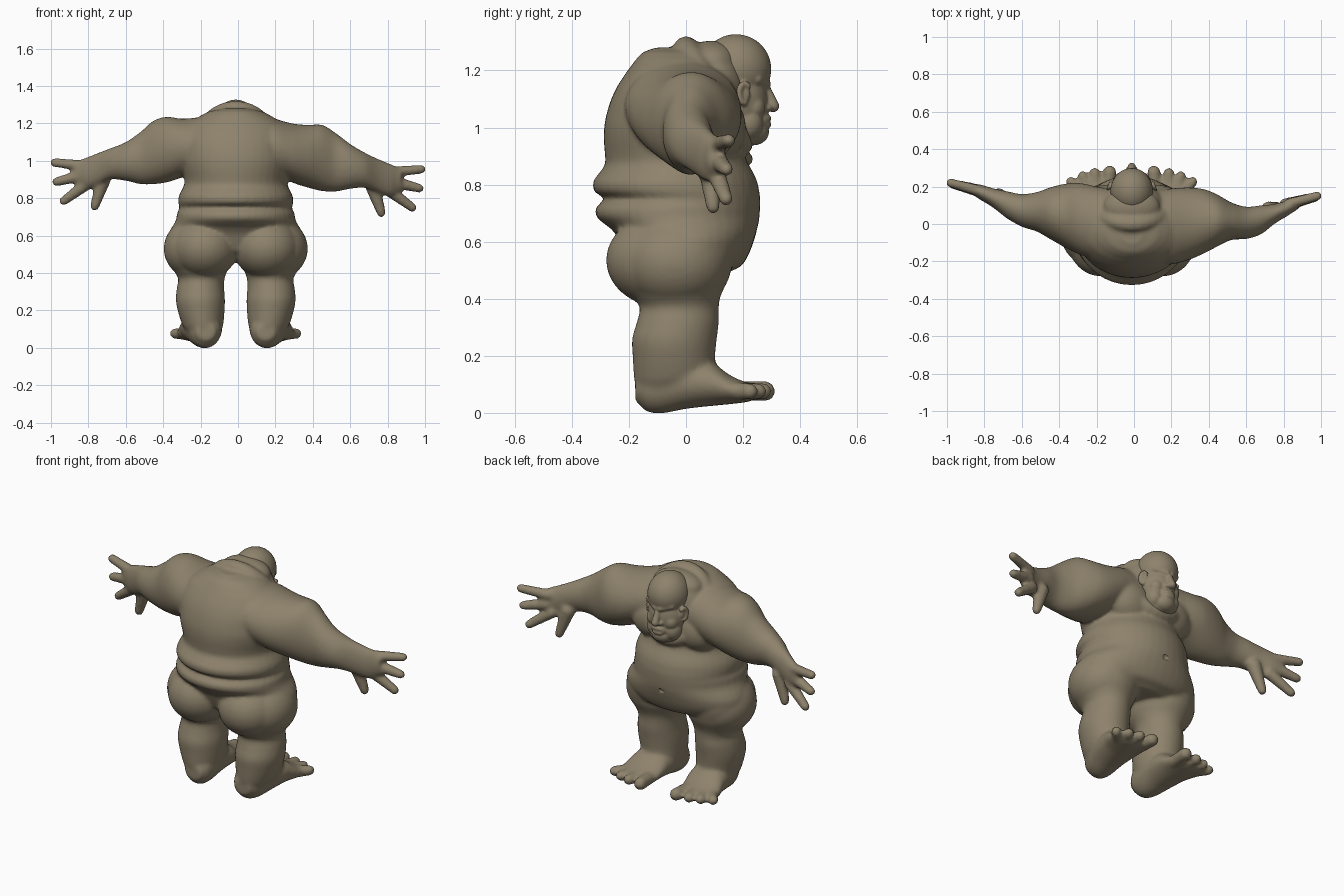
import bpy, bmesh, math
from mathutils import Vector, Matrix

MID = -0.012          # symmetry plane of the figure

skin = bpy.data.materials.new("olive_skin")
skin.diffuse_color = (0.27, 0.225, 0.15, 1)


def refine(rows, steps=4):
    """Catmull-Rom interpolation so lofts have no visible bands."""
    out = []
    n = len(rows)
    for k in range(n - 1):
        p0, p1, p2, p3 = rows[max(k - 1, 0)], rows[k], rows[k + 1], rows[min(k + 2, n - 1)]
        for s in range(steps):
            t = s / steps
            row = [b + 0.5 * t * ((c - a) + t * ((2 * a - 5 * b + 4 * c - d) + t * (3 * (b - c) + d - a)))
                   for a, b, c, d in zip(p0, p1, p2, p3)]
            row[0] = p1[0] + (p2[0] - p1[0]) * t
            out.append(row)
    return out + [rows[-1]]


def loft(bm, axis, rows, sides=40):
    """Closed loft of ellipses; row = (t, a_min, a_max, b_min, b_max)."""
    others = [i for i in range(3) if i != axis]
    rings = []
    for t, a0, a1, b0, b1 in refine(rows):
        ring = []
        for i in range(sides):
            w = 2 * math.pi * i / sides
            co = [0, 0, 0]
            co[axis] = t
            co[others[0]] = (a0 + a1) / 2 + (a1 - a0) / 2 * math.cos(w)
            co[others[1]] = (b0 + b1) / 2 + (b1 - b0) / 2 * math.sin(w)
            ring.append(bm.verts.new(co))
        rings.append(ring)
    faces = [bm.faces.new(rings[0]), bm.faces.new(rings[-1])]
    for r, s in zip(rings, rings[1:]):
        for i in range(sides):
            j = (i + 1) % sides
            faces.append(bm.faces.new((r[i], r[j], s[j], s[i])))
    bmesh.ops.recalc_face_normals(bm, faces=faces)


def blob(bm, centre, radii):
    m = Matrix.Translation(centre) @ Matrix.Diagonal((*radii, 1))
    bmesh.ops.create_uvsphere(bm, u_segments=40, v_segments=24, radius=1, matrix=m)


def capsule(bm, p, r, q, s):
    """Round-ended tapered limb from p (radius r) to q (radius s)."""
    p, q = Vector(p), Vector(q)
    rot = (q - p).to_track_quat('Z', 'Y')
    for v in bmesh.ops.create_uvsphere(bm, u_segments=16, v_segments=11, radius=1)['verts']:
        v.co = q + rot @ (v.co * s) if v.co.z > 1e-4 else p + rot @ (v.co * r)


def fold(bm, rx, y, ry, z, rz, r):
    """Closed skin roll tilted from the nape down to the throat."""
    ring = [(MID + rx * math.sin(t), y - ry * math.cos(t), z + rz * math.cos(t))
            for t in [i * math.pi / 16 for i in range(32)]]
    for p, q in zip(ring, ring[1:] + ring[:1]):
        capsule(bm, p, r, q, r)


def mirror(p, side):
    """Point given as an offset from the symmetry plane."""
    return (MID + side * p[0], p[1], p[2])


def mirror_rows(rows, side):
    return [(t, *sorted((MID + side * a, MID + side * b)), c, d) for t, a, b, c, d in rows]


def finish(name, bm, voxel, smooth):
    me = bpy.data.meshes.new(name)
    bm.to_mesh(me)
    bm.free()
    ob = bpy.data.objects.new(name, me)
    bpy.context.collection.objects.link(ob)
    me.materials.append(skin)
    rm = ob.modifiers.new("fuse", 'REMESH')
    rm.mode = 'VOXEL'
    rm.voxel_size = voxel
    rm.use_smooth_shade = True
    sm = ob.modifiers.new("soften", 'SMOOTH')
    sm.factor = 0.5
    sm.iterations = smooth
    return ob


body = bmesh.new()

# torso with back rolls and round belly
loft(body, 2, [(z, MID - w, MID + w, y0, y1) for z, w, y0, y1 in [
    (0.485, 0.20, -0.13, 0.14), (0.515, 0.31, -0.19, 0.195), (0.56, 0.36, -0.215, 0.222),
    (0.61, 0.36, -0.235, 0.24), (0.645, 0.342, -0.262, 0.25), (0.665, 0.328, -0.29, 0.255),
    (0.69, 0.318, -0.316, 0.258), (0.72, 0.314, -0.316, 0.26), (0.742, 0.303, -0.293, 0.26),
    (0.757, 0.302, -0.293, 0.26), (0.775, 0.308, -0.322, 0.257), (0.81, 0.305, -0.326, 0.25),
    (0.84, 0.292, -0.305, 0.237), (0.87, 0.277, -0.284, 0.22), (0.90, 0.274, -0.284, 0.207),
    (0.95, 0.285, -0.288, 0.20), (1.0, 0.295, -0.287, 0.19), (1.05, 0.295, -0.278, 0.18),
    (1.1, 0.295, -0.262, 0.17), (1.15, 0.28, -0.238, 0.16), (1.2, 0.25, -0.205, 0.14),
    (1.24, 0.19, -0.175, 0.12), (1.265, 0.14, -0.15, 0.10), (1.28, 0.07, -0.11, 0.07)]])

# arms, each in its own pose: (x, y_min, y_max, z_min, z_max)
loft(body, 0, [
    (-0.02, -0.19, 0.17, 0.94, 1.265), (-0.2, -0.19, 0.20, 0.93, 1.235),
    (-0.3, -0.16, 0.22, 0.91, 1.225), (-0.38, -0.12, 0.213, 0.885, 1.235),
    (-0.45, -0.08, 0.195, 0.875, 1.215), (-0.52, -0.04, 0.17, 0.875, 1.155),
    (-0.6, -0.015, 0.16, 0.893, 1.10), (-0.68, 0.03, 0.175, 0.90, 1.068),
    (-0.75, 0.085, 0.19, 0.87, 1.042), (-0.82, 0.128, 0.21, 0.85, 1.015),
    (-0.875, 0.16, 0.215, 0.875, 0.995)])
loft(body, 0, [
    (0.0, -0.2, 0.17, 0.94, 1.265), (0.2, -0.215, 0.19, 0.92, 1.225),
    (0.3, -0.19, 0.195, 0.88, 1.198), (0.38, -0.155, 0.185, 0.855, 1.192),
    (0.45, -0.118, 0.155, 0.838, 1.192), (0.52, -0.085, 0.115, 0.835, 1.15),
    (0.6, -0.08, 0.092, 0.85, 1.09), (0.68, -0.055, 0.10, 0.855, 1.043),
    (0.75, 0.0, 0.107, 0.83, 1.01), (0.82, 0.042, 0.125, 0.81, 0.982),
    (0.875, 0.075, 0.138, 0.835, 0.96)])

# fingers and thumbs
for side, dy, dz in [(-1, 0.0, 0.0), (1, -0.07, -0.035)]:
    for a, b, r in [((0.83, 0.178, 0.975), (0.98, 0.22, 0.99), 0.03),
                    ((0.84, 0.18, 0.92), (0.97, 0.212, 0.888), 0.034),
                    ((0.81, 0.175, 0.875), (0.932, 0.21, 0.785), 0.034),
                    ((0.72, 0.15, 0.90), (0.766, 0.165, 0.757), 0.042)]:
        p, q = [(side * v[0], v[1] + dy, v[2] + dz) for v in (a, b)]
        capsule(body, p, r, q, 0.0245)

for side in (-1, 1):
    # buttock and thigh
    blob(body, mirror((0.165, -0.08, 0.535), side), (0.18, 0.2, 0.165))
    blob(body, mirror((0.212, -0.035, 0.53), side), (0.173, 0.19, 0.165))
    # leg
    loft(body, 2, mirror_rows([
        (0.06, 0.09, 0.25, -0.17, 0.05), (0.12, 0.068, 0.285, -0.182, 0.10),
        (0.2, 0.06, 0.31, -0.187, 0.102), (0.26, 0.058, 0.32, -0.189, 0.108),
        (0.32, 0.062, 0.315, -0.172, 0.115), (0.37, 0.06, 0.308, -0.162, 0.115),
        (0.41, 0.045, 0.33, -0.185, 0.122), (0.47, 0.02, 0.362, -0.2, 0.15),
        (0.55, 0.02, 0.368, -0.2, 0.17), (0.6, 0.03, 0.36, -0.18, 0.17)], side))
    # foot
    loft(body, 1, mirror_rows([
        (-0.178, 0.11, 0.21, 0.04, 0.13), (-0.14, 0.085, 0.24, 0.006, 0.18),
        (-0.09, 0.075, 0.26, -0.002, 0.2), (0.0, 0.072, 0.285, 0.014, 0.2),
        (0.09, 0.072, 0.3, 0.024, 0.18), (0.15, 0.078, 0.315, 0.03, 0.135),
        (0.21, 0.09, 0.318, 0.037, 0.108), (0.24, 0.11, 0.30, 0.045, 0.1)], side))
    # toes
    for x0, x1, y1, r in [(0.125, 0.118, 0.277, 0.036), (0.185, 0.198, 0.272, 0.029),
                          (0.23, 0.262, 0.255, 0.028), (0.27, 0.325, 0.225, 0.028)]:
        capsule(body, mirror((x0, 0.17, 0.075), side), 0.035, mirror((x1, y1, 0.076), side), r)
    # chest
    blob(body, mirror((0.13, 0.1, 1.0), side), (0.15, 0.11, 0.125))

# neck mass and the rolls that wrap round it
blob(body, (MID, 0.1, 1.12), (0.18, 0.115, 0.18))
blob(body, (MID, 0.09, 1.23), (0.15, 0.1, 0.075))
fold(body, 0.175, 0.095, 0.095, 1.11, 0.165, 0.046)
fold(body, 0.125, 0.13, 0.055, 1.11, 0.155, 0.035)

body_ob = finish("body", body, 0.01, 7)

# navel
nb = bmesh.new()
blob(nb, (MID, 0.268, 0.645), (0.028, 0.026, 0.022))
me = bpy.data.meshes.new("navel_cutter")
nb.to_mesh(me)
nb.free()
cutter = bpy.data.objects.new("navel_cutter", me)
bpy.context.collection.objects.link(cutter)
cutter.hide_render = True
cutter.display_type = 'WIRE'
cut = body_ob.modifiers.new("navel", 'BOOLEAN')
cut.operation = 'DIFFERENCE'
cut.object = cutter
body_ob.modifiers.move(2, 1)

# head: skull, jaw, chin
head = bmesh.new()
blob(head, (MID, 0.175, 1.205), (0.114, 0.124, 0.122))
blob(head, (MID, 0.185, 1.09), (0.112, 0.103, 0.13))
blob(head, (MID, 0.237, 0.985), (0.062, 0.054, 0.047))
blob(head, (MID, 0.19, 1.01), (0.107, 0.085, 0.085))
# nose and mouth
capsule(head, (MID, 0.28, 1.14), 0.015, (MID, 0.305, 1.076), 0.023)
blob(head, (MID, 0.262, 1.025), (0.05, 0.034, 0.036))
for z in (1.034, 1.009):
    blob(head, (MID, 0.284, z), (0.034, 0.016, 0.011))
for side in (-1, 1):
    # brow, eye, cheek, nostril
    capsule(head, mirror((0.014, 0.28, 1.153), side), 0.018, mirror((0.07, 0.25, 1.17), side), 0.018)
    blob(head, mirror((0.042, 0.256, 1.125), side), (0.02, 0.018, 0.014))
    blob(head, mirror((0.055, 0.235, 1.07), side), (0.042, 0.042, 0.045))
    blob(head, mirror((0.021, 0.286, 1.07), side), (0.015, 0.017, 0.013))
    # jowl
    blob(head, mirror((0.055, 0.215, 1.015), side), (0.05, 0.055, 0.06))
    # ear rim and lobe
    arc = [(0.117 + 0.008 * math.sin(t), 0.205 - 0.02 * math.sin(t), 1.12 + 0.034 * math.cos(t))
           for t in [-0.7 + i * 0.55 for i in range(8)]]
    for p, q in zip(arc, arc[1:]):
        capsule(head, mirror(p, side), 0.011, mirror(q, side), 0.011)
    blob(head, mirror((0.11, 0.205, 1.118), side), (0.012, 0.02, 0.03))
finish("head", head, 0.005, 8)
